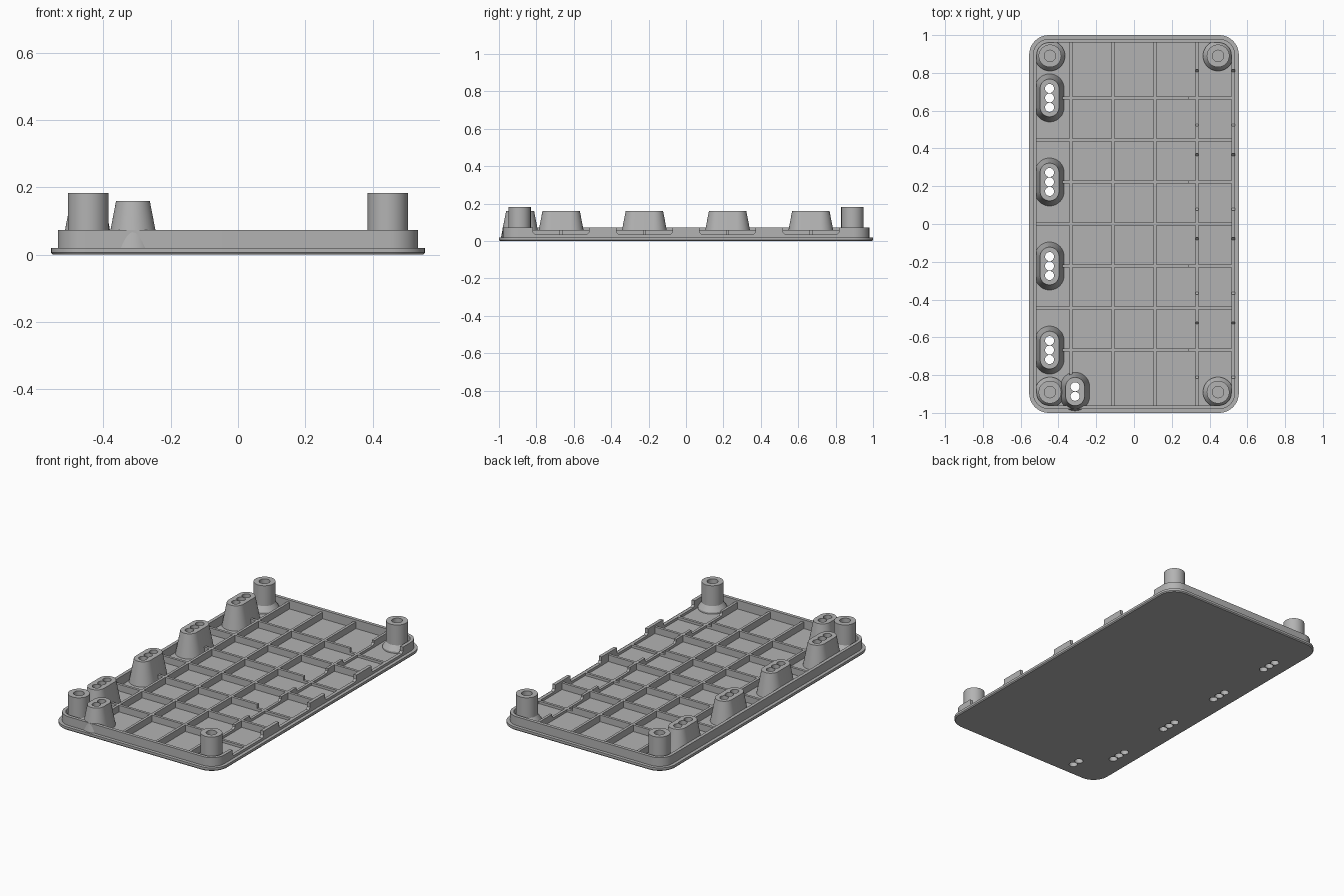
import bpy, bmesh
from math import cos, sin, pi, radians

if "Cube" in bpy.data.objects:
    bpy.data.objects.remove(bpy.data.objects["Cube"], do_unlink=True)

grey = bpy.data.materials.new("plain_grey")
grey.use_nodes = True
grey.diffuse_color = (0.45, 0.45, 0.45, 1)
grey.node_tree.nodes["Principled BSDF"].inputs["Base Color"].default_value = (0.45, 0.45, 0.45, 1)


def outline(hx, hy, r, cx=0, cy=0, steps=12):
    """Rounded rectangle, capsule or circle, as a loop of points."""
    pts = []
    for i, (sx, sy) in enumerate([(1, 1), (-1, 1), (-1, -1), (1, -1)]):
        for k in range(steps + 1):
            a = (i + k / steps) * pi / 2
            pts.append((cx + sx * (hx - r) + r * cos(a), cy + sy * (hy - r) + r * sin(a)))
    return pts


def loft(bm, rings, ring_shaped=False):
    """Skin a list of (outline, z) rings; capped unless ring shaped."""
    loops = [[bm.verts.new((x, y, z)) for x, y in pts] for pts, z in rings]
    pairs = list(zip(loops, loops[1:]))
    if ring_shaped:
        pairs.append((loops[-1], loops[0]))
    else:
        bm.faces.new(loops[0])
        bm.faces.new(loops[-1])
    for a, b in pairs:
        for i in range(len(a)):
            j = (i + 1) % len(a)
            bm.faces.new((a[i], a[j], b[j], b[i]))


def box(bm, x0, x1, y0, y1, z0, z1):
    rect = [(x0, y0), (x1, y0), (x1, y1), (x0, y1)]
    loft(bm, [(rect, z0), (rect, z1)])


def finish(name, bm):
    bmesh.ops.remove_doubles(bm, verts=bm.verts, dist=1e-5)
    bmesh.ops.recalc_face_normals(bm, faces=bm.faces)
    mesh = bpy.data.meshes.new(name)
    bm.to_mesh(mesh)
    bm.free()
    mesh.materials.append(grey)
    ob = bpy.data.objects.new(name, mesh)
    bpy.context.collection.objects.link(ob)
    return ob


def activate(ob):
    bpy.ops.object.select_all(action='DESELECT')
    ob.select_set(True)
    bpy.context.view_layer.objects.active = ob


def cut(ob, cutter):
    mod = ob.modifiers.new("cut", 'BOOLEAN')
    mod.operation = 'DIFFERENCE'
    mod.solver = 'EXACT'
    mod.object = cutter
    activate(ob)
    bpy.ops.object.modifier_apply(modifier=mod.name)


PITCH = 0.2225
POST_X, POST_Y = 0.445, 0.89
FLOOR, RIB_TOP, RIM_TOP = 0.02, 0.06, 0.073
# Button guides: centre x, centre y, number of holes
guides = [(-0.447, k * PITCH, 3) for k in (-3, -1, 1, 3)] + [(-0.312, -0.887, 2)]

# Base plate with a fine lower chamfer
bm = bmesh.new()
loft(bm, [(outline(0.55, 0.995, 0.1), 0), (outline(0.555, 1, 0.105), 0.006),
          (outline(0.555, 1, 0.105), FLOOR)])
plate = finish("base_plate", bm)

# Raised rim
bm = bmesh.new()
outer, inner = outline(0.535, 0.98, 0.085), outline(0.515, 0.96, 0.065)
loft(bm, [(outer, FLOOR - 0.005), (outer, RIM_TOP), (inner, RIM_TOP), (inner, FLOOR - 0.005)], True)
rim = finish("rim", bm)

# Stiffening ribs: a set along each axis
W = 0.008
ribs = []
for i, x in enumerate((-1.5, -0.5, 0.5, 1.5)):
    bm = bmesh.new()
    box(bm, x * PITCH - W, x * PITCH + W, -0.97, 0.97, FLOOR - 0.005, RIB_TOP)
    ribs.append(finish(f"long_rib_{i + 1}", bm))
for k in range(-3, 4):
    bm = bmesh.new()
    box(bm, -0.525, 0.525, k * PITCH - W, k * PITCH + W, FLOOR - 0.005, RIB_TOP)
    ribs.append(finish(f"cross_rib_{k + 4}", bm))

# Tapered button guides
cones = []
for i, (x, y, n) in enumerate(guides):
    s = 0.025 * (n - 1)
    bm = bmesh.new()
    loft(bm, [(outline(r, r + s, r, x, y), z) for r, z in ((0.078, FLOOR - 0.005), (0.05, 0.16))])
    cones.append(finish(f"button_guide_{i + 1}", bm))

# Corner screw posts with flared feet and blind bores
posts = []
for sx in (-1, 1):
    for sy in (-1, 1):
        bm = bmesh.new()
        rings = [(0.08, FLOOR - 0.005), (0.08, 0.03), (0.06, 0.06), (0.06, 0.183),
                 (0.03, 0.183), (0.03, 0.03)]
        loft(bm, [(outline(r, r, r, sx * POST_X, sy * POST_Y), z) for r, z in rings])
        name = ("back" if sy > 0 else "front") + ("_left" if sx > 0 else "_right") + "_post"
        posts.append(finish(name, bm))

# Cutter for the through holes in the guides
bm = bmesh.new()
for x, y, n in guides:
    for k in range(n):
        c = outline(0.024, 0.024, 0.024, x, y + 0.05 * (k - (n - 1) / 2), 6)
        loft(bm, [(c, -0.05), (c, 0.3)])
holes = finish("hole_cutter", bm)

# Cutter for the four shallow cable notches on one long side
bm = bmesh.new()
for k in (-3, -1, 1, 3):
    y = k * PITCH
    loft(bm, [([(0.29, y - h), (0.6, y - h), (0.6, y + h), (0.29, y + h)], z)
              for h, z in ((0.138, 0.035), (0.15, 0.047), (0.15, 0.1))])
notches = finish("notch_cutter", bm)

for ob in [plate] + ribs + cones:
    cut(ob, holes)
for ob in [rim] + ribs:
    cut(ob, notches)
for cutter in (holes, notches):
    bpy.data.objects.remove(cutter, do_unlink=True)

for ob in [plate, rim] + ribs + cones + posts:
    activate(ob)
    bpy.ops.object.shade_smooth_by_angle(angle=radians(30))
